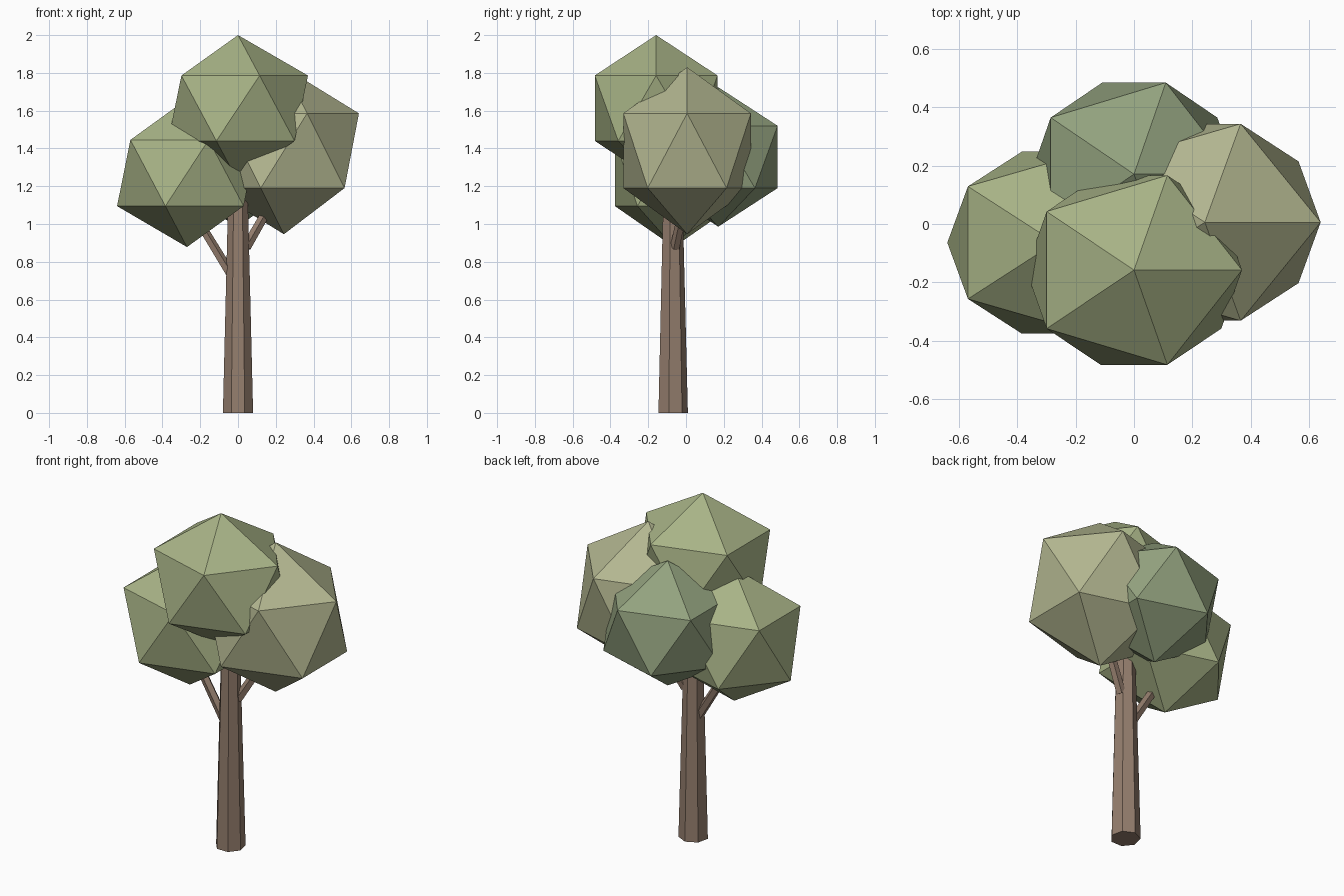
import bpy
from mathutils import Vector

if "Cube" in bpy.data.objects:
    bpy.data.objects.remove(bpy.data.objects["Cube"])


def material(name, rgb):
    m = bpy.data.materials.new(name)
    m.diffuse_color = (*rgb, 1)
    m.use_nodes = True
    m.node_tree.nodes["Principled BSDF"].inputs["Base Color"].default_value = m.diffuse_color
    return m


def limb(name, sides, start, end, r1, r2, mat):
    """Tapered prism running from start to end."""
    a, b = Vector(start), Vector(end)
    d = b - a
    bpy.ops.mesh.primitive_cone_add(vertices=sides, radius1=r1, radius2=r2,
                                    depth=d.length, location=(a + b) / 2)
    ob = bpy.context.object
    ob.name = name
    if d.xy.length > 1e-6:
        ob.rotation_euler = d.to_track_quat('Z', 'Y').to_euler()
    ob.data.materials.append(mat)


def leaf_clump(name, centre, radii, rgb):
    """Faceted 20-sided foliage ball."""
    bpy.ops.mesh.primitive_ico_sphere_add(subdivisions=1, radius=1, location=centre)
    ob = bpy.context.object
    ob.name = name
    ob.scale = radii
    ob.data.materials.append(material(name, rgb))


# Trunk and branches
bark = material("bark", (0.30, 0.21, 0.155))
limb("trunk", 7, (0, -0.072, 0), (0, -0.072, 1.32), 0.082, 0.049, bark)
limb("left_branch", 5, (-0.025, -0.07, 0.71), (-0.25, -0.065, 1.08), 0.027, 0.024, bark)
limb("right_branch", 5, (0.043, -0.057, 0.877), (0.20, 0.0, 1.15), 0.027, 0.024, bark)

# Foliage
leaf_clump("top_leaves", (0, -0.158, 1.613), (0.414, 0.382, 0.387), (0.39, 0.45, 0.24))
leaf_clump("left_leaves", (-0.27, -0.064, 1.27), (0.414, 0.367, 0.392), (0.39, 0.45, 0.24))
leaf_clump("right_leaves", (0.243, 0.006, 1.388), (0.444, 0.397, 0.442), (0.45, 0.47, 0.28))
leaf_clump("back_leaves", (0, 0.171, 1.355), (0.395, 0.369, 0.369), (0.29, 0.36, 0.21))
